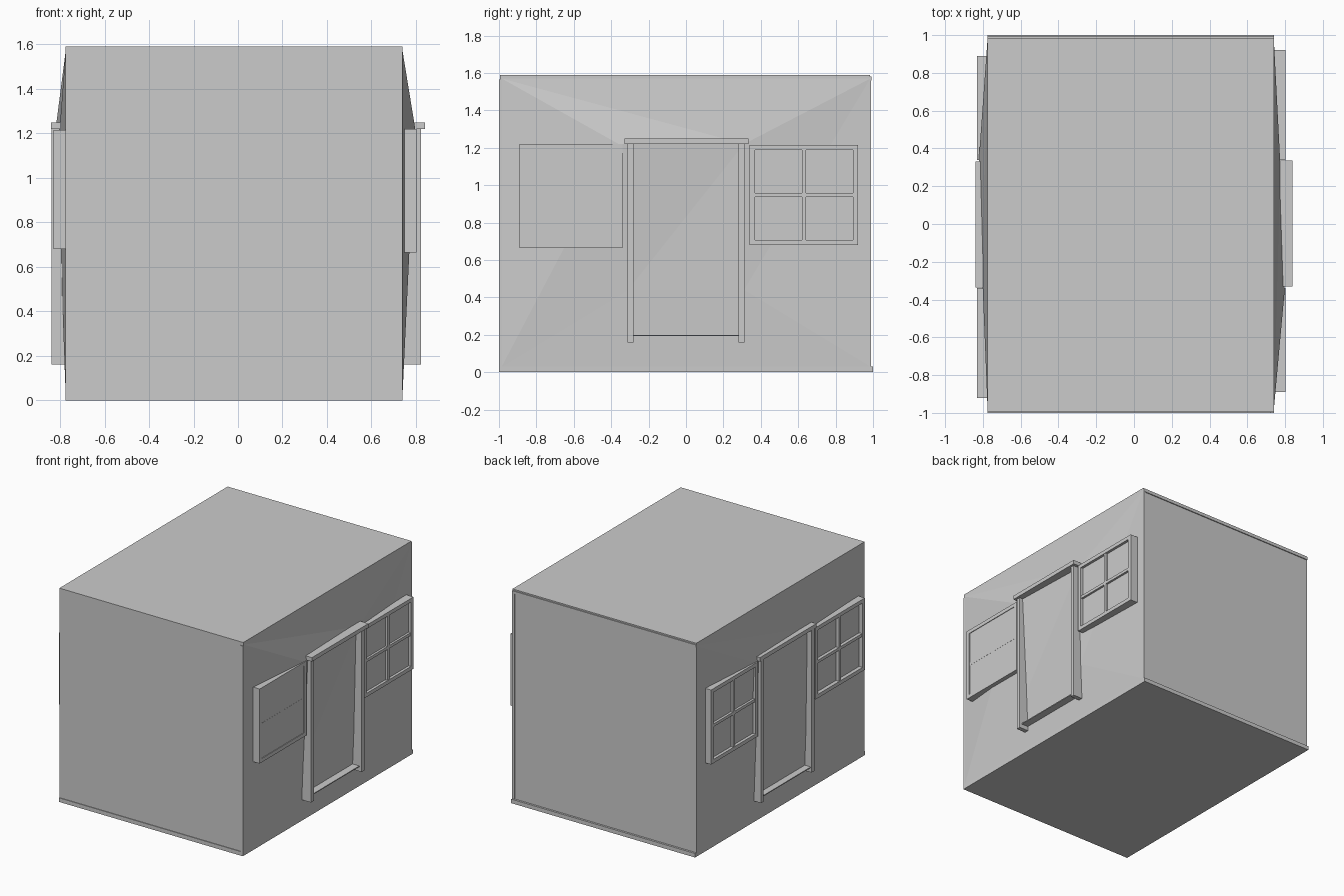
import bpy
import bmesh

default = bpy.data.objects.get("Cube")
if default:
    bpy.data.objects.remove(default)

# Plain grey for every part
grey = bpy.data.materials.new("plain_grey")
grey.use_nodes = True
GREY = (0.6, 0.6, 0.6, 1)
grey.diffuse_color = GREY
grey.node_tree.nodes["Principled BSDF"].inputs["Base Color"].default_value = GREY


def finish(name, bm):
    mesh = bpy.data.meshes.new(name)
    bm.normal_update()
    bm.to_mesh(mesh)
    bm.free()
    mesh.materials.append(grey)
    obj = bpy.data.objects.new(name, mesh)
    bpy.context.scene.collection.objects.link(obj)
    return obj


def add_box(bm, x, y, z):
    """Add a box spanning three (low, high) ranges."""
    verts = bmesh.ops.create_cube(bm, size=1)["verts"]
    for v in verts:
        for i, (a, b) in enumerate((x, y, z)):
            v.co[i] = (a + b) / 2 + v.co[i] * (b - a)


def boxes(name, spans):
    bm = bmesh.new()
    for span in spans:
        add_box(bm, *span)
    return finish(name, bm)


# House shell
LEFT, RIGHT, TOP = -0.775, 0.74, 1.59
boxes("house_body", [((LEFT, RIGHT), (-0.995, 0.985), (0, TOP))])
boxes("base_slab", [((LEFT, RIGHT), (-1, 1), (0, 0.03))])
boxes("corner_posts", [((RIGHT - 0.02, RIGHT), (-1, 0.99), (0.03, 1.565))])
boxes("back_header", [((LEFT, RIGHT), (0.98, 0.992), (1.56, 1.58))])


def wall_bulge(name, wall, high, mid, low):
    """Side wall pushed outwards around the door, sloping to its borders."""
    bm = bmesh.new()
    outer = [(-1, 1.57), (1, 1.57), (1, 0.03), (-1, 0.03)]
    inner = [(-0.36, 1.22, high), (0.31, 1.22, mid),
             (0.31, 0.44, low), (-0.31, 0.44, low)]
    o = [bm.verts.new((wall, y * 0.985, z)) for y, z in outer]
    n = [bm.verts.new((x, y, z)) for y, z, x in inner]
    for i in range(4):
        j = (i + 1) % 4
        bm.faces.new((o[i], n[i], n[j], o[j]))
    bm.faces.new(n[::-1])
    bmesh.ops.triangulate(bm, faces=bm.faces[:])
    bmesh.ops.recalc_face_normals(bm, faces=bm.faces[:])
    if sum(f.normal.x for f in bm.faces) < 0:
        bmesh.ops.reverse_faces(bm, faces=bm.faces[:])
    return finish(name, bm)


def window(name, wall, front, pane, y0, y1, z0, z1):
    """Frame with a cross of glazing bars over a flat pane."""
    t, b = 0.028, 0.011
    ym, zm = (y0 + y1) / 2, (z0 + z1) / 2
    depth = (wall - 0.02, front)
    bars = (wall, front - 0.004)
    return [
        boxes(name + "_frame", [
            (depth, (y0, y0 + t), (z0, z1)),
            (depth, (y1 - t, y1), (z0, z1)),
            (depth, (y0 + t, y1 - t), (z0, z0 + t)),
            (depth, (y0 + t, y1 - t), (z1 - t, z1)),
            (bars, (ym - b, ym + b), (z0 + t, z1 - t)),
            (bars, (y0 + t, y1 - t), (zm - b, zm + b))]),
        boxes(name + "_pane", [
            ((wall - 0.02, pane), (y0 + t, y1 - t), (z0 + t, z1 - t))]),
    ]


def side(label, wall, high, mid, low, jamb, frame, panes):
    """One long side: wall, door and two windows, built facing +x."""
    parts = [wall_bulge(label + "_wall", wall, high, mid, low)]
    parts += window(label + "_first_window", wall, frame, panes[0],
                    -0.89, -0.34, 0.665, 1.22)
    parts += window(label + "_second_window", wall, frame, panes[1],
                    0.34, 0.92, 0.68, 1.215)
    parts.append(boxes(label + "_door_jambs", [
        ((wall, jamb), (s * 0.298 - 0.016, s * 0.298 + 0.016), (0.16, 1.22))
        for s in (-1, 1)]))
    parts.append(boxes(label + "_door_lintel", [
        ((wall, 0.84), (-0.33, 0.335), (1.22, 1.25))]))
    parts.append(boxes(label + "_door_sill", [
        ((wall, frame), (-0.285, 0.285), (0.193, 0.2))]))
    return parts


# The two long sides are half-turn copies with slightly different depths
side("left", RIGHT, 0.797, 0.775, 0.757, 0.822, 0.802, (0.797, 0.782))
for part in side("right", -LEFT, 0.82, 0.802, 0.79, 0.838, 0.83, (0.808, 0.802)):
    for v in part.data.vertices:
        v.co.x, v.co.y = -v.co.x, -v.co.y
